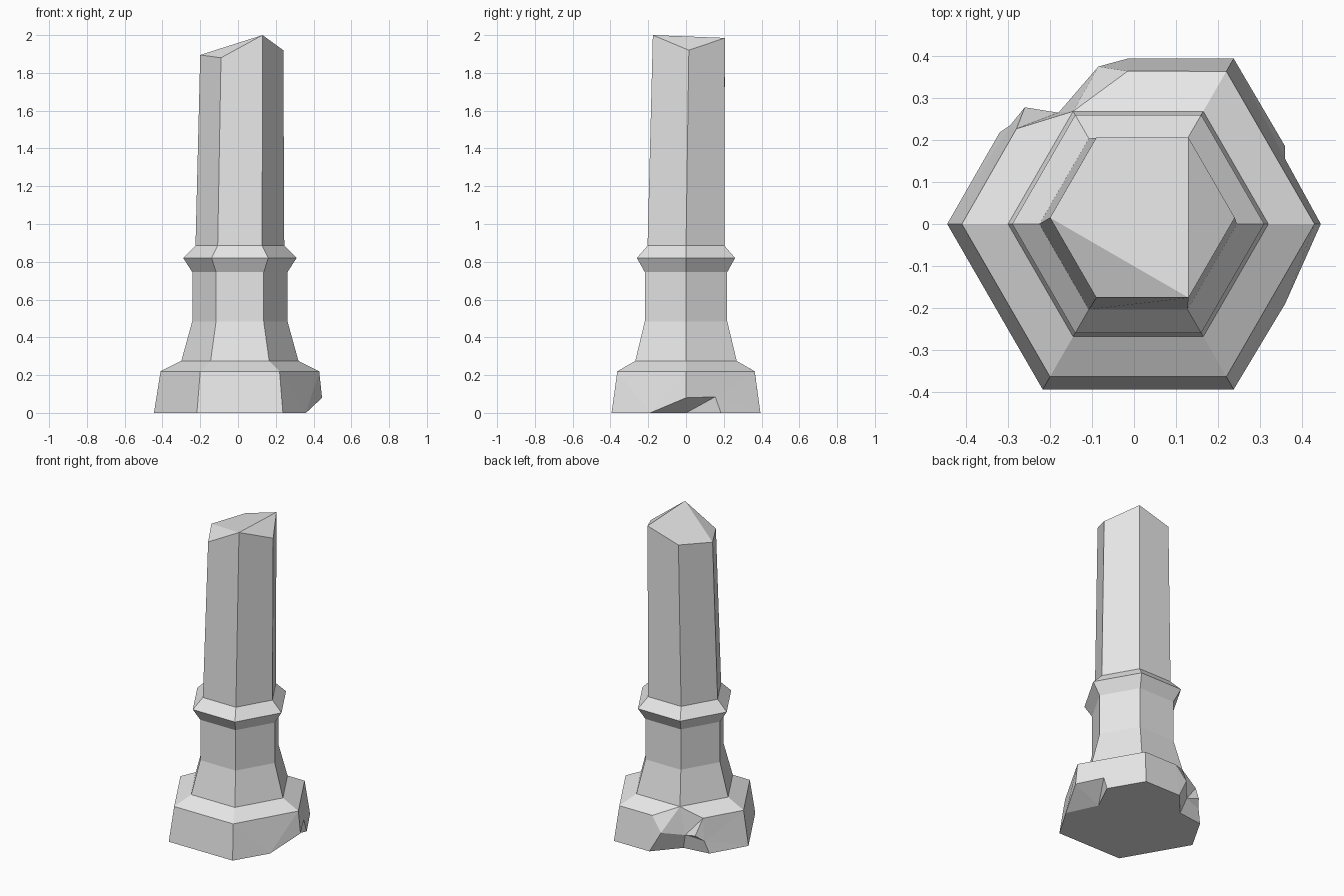
import bpy, bmesh, math

if "Cube" in bpy.data.objects:
    bpy.data.objects.remove(bpy.data.objects["Cube"])

bm = bmesh.new()

def hexagon(radius, z, cx=0.01, cy=0.0):
    """Ring of six verts: right, back right, back left, left, front left, front right."""
    return [bm.verts.new((cx + radius * math.cos(math.radians(60 * i)),
                          cy + radius * math.sin(math.radians(60 * i)), z)) for i in range(6)]

def bridge(a, b, skip=()):
    for i in range(6):
        if i not in skip:
            j = (i + 1) % 6
            bm.faces.new((a[i], a[j], b[j], b[i]))

def v(x, y, z):
    return bm.verts.new((x, y, z))

# Plinth rings
foot = hexagon(0.455, 0.0)
rim = hexagon(0.42, 0.22)
neck = hexagon(0.31, 0.275)

# Stem, collar and shaft profile
rings = [neck] + [hexagon(r, z) for r, z in
                  [(0.252, 0.485), (0.252, 0.745), (0.30, 0.82), (0.235, 0.885)]]
top = hexagon(0.22, 1.9, 0.02, 0.015)
for vert, z in zip(top, (1.92, 1.985, 1.92, 1.895, 1.88, 2.0)):
    vert.co.z = z
rings.append(top)
for a, b in zip(rings, rings[1:]):
    bridge(a, b)

# Broken top facets
R, BR, BL, L, FL, FR = top
for f in ((L, FL, FR), (L, FR, BR), (FR, R, BR), (L, BR, BL)):
    bm.faces.new(f)

# Plinth sides without damage
bridge(foot, rim, skip=(0, 1, 2, 5))
bridge(rim, neck, skip=(1, 2))

# Chip on the back left corner
apex = neck[2]
b, c, e, d = (v(-0.28, 0.227, 0.22), v(-0.26, 0.278, 0.12),
              v(-0.295, 0.235, 0.08), v(-0.32, 0.218, 0))
f, j = v(-0.18, 0.265, 0.10), v(-0.15, 0.24, 0)
h, g, i = v(-0.015, 0.364, 0.22), v(-0.085, 0.375, 0.13), v(-0.015, 0.394, 0)
for face in ((apex, b, f), (b, c, f), (apex, f, g), (apex, g, h),
             (c, e, f), (e, d, j, f), (f, j, i, g),
             (rim[3], neck[3], apex, b), (rim[1], h, apex, neck[1]),
             (foot[3], rim[3], b, c, e, d), (foot[1], i, g, h, rim[1])):
    bm.faces.new(face)

# Chip under the right corner
p, q, t = v(0.36, -0.19, 0), v(0.27, 0, 0), v(0.36, 0.185, 0)
s = v(0.36, 0.155, 0.085)
r = foot[0]
r.co = (0.445, 0, 0.08)
for face in ((p, r, q), (r, s, q), (s, t, q),
             (foot[5], p, r, rim[0], rim[5]),
             (foot[1], rim[1], rim[0], r, s, t)):
    bm.faces.new(face)

# Underside
bm.faces.new((foot[5], foot[4], foot[3], d, j, i, foot[1], t, q, p))

bmesh.ops.recalc_face_normals(bm, faces=bm.faces)
bmesh.ops.triangulate(bm, faces=[x for x in bm.faces if len(x.verts) > 4])
mesh = bpy.data.meshes.new("broken_column")
bm.to_mesh(mesh)
bm.free()

stone = bpy.data.materials.new("light grey stone")
stone.diffuse_color = (0.8, 0.8, 0.8, 1)
stone.use_nodes = True
stone.node_tree.nodes["Principled BSDF"].inputs["Base Color"].default_value = stone.diffuse_color
mesh.materials.append(stone)
column = bpy.data.objects.new("broken_column", mesh)
bpy.context.collection.objects.link(column)
